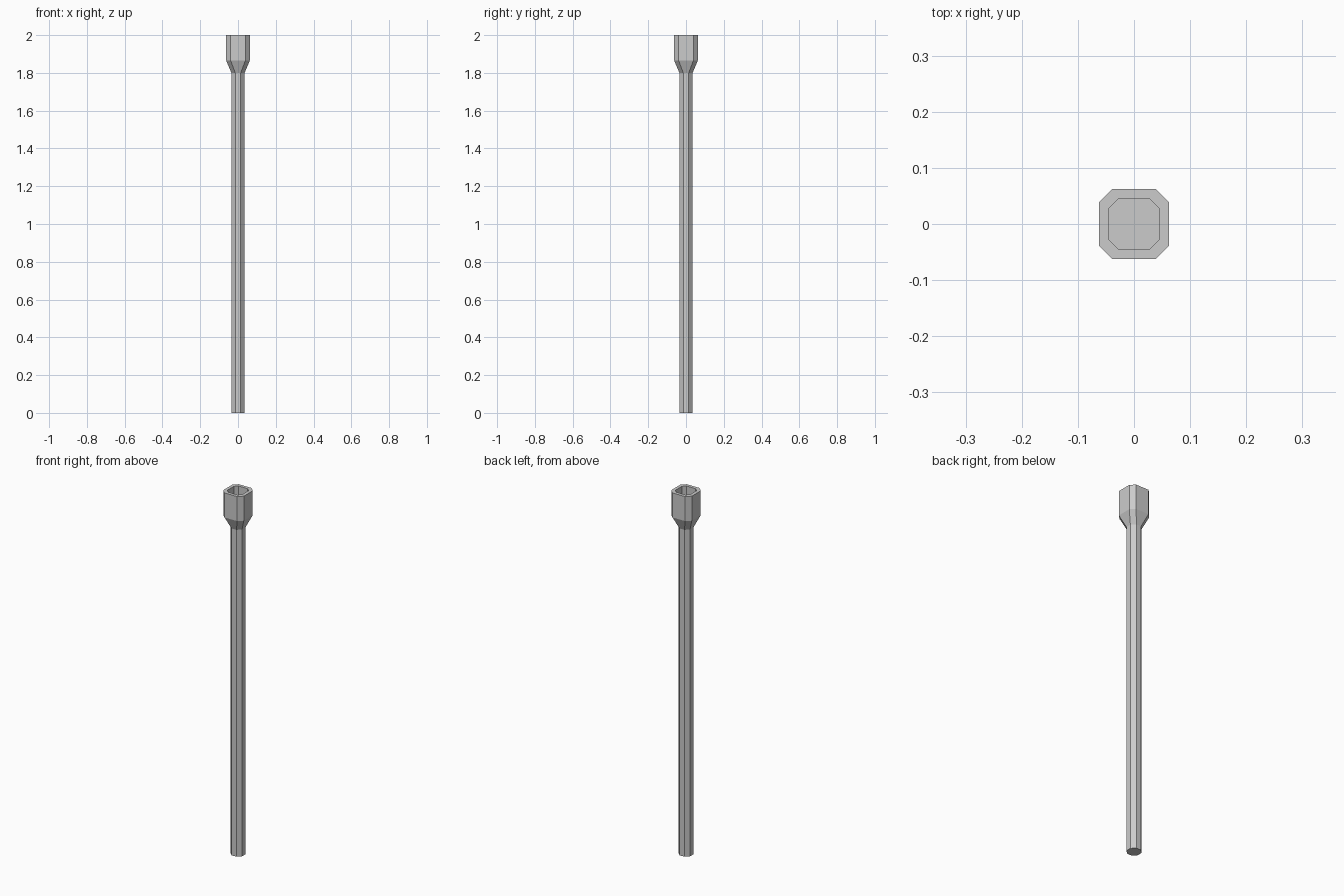
import bpy, bmesh

if "Cube" in bpy.data.objects:
    bpy.data.objects.remove(bpy.data.objects["Cube"])


def octagon(bm, half, flat, z):
    """Ring of a square with cut corners: half width and half length of the flats."""
    pts = [(half, -flat), (half, flat), (flat, half), (-flat, half),
           (-half, flat), (-half, -flat), (-flat, -half), (flat, -half)]
    return [bm.verts.new((x, y, z)) for x, y in pts]


def loft(name, sections):
    """Skin a list of (half, flat, z) sections and cap both ends."""
    bm = bmesh.new()
    rings = [octagon(bm, *s) for s in sections]
    for a, b in zip(rings, rings[1:]):
        for i in range(8):
            j = (i + 1) % 8
            bm.faces.new((a[i], a[j], b[j], b[i]))
    bm.faces.new(rings[0][::-1])
    bm.faces.new(rings[-1])
    bmesh.ops.recalc_face_normals(bm, faces=bm.faces[:])
    mesh = bpy.data.meshes.new(name)
    bm.to_mesh(mesh)
    bm.free()
    obj = bpy.data.objects.new(name, mesh)
    bpy.context.collection.objects.link(obj)
    return obj


# Rod, flared neck, socket wall, rim and recess as one continuous skin
loft("socket_pole", [
    (0.035, 0.0145, 0.0),
    (0.035, 0.0145, 1.80),
    (0.0625, 0.039, 1.865),
    (0.0625, 0.039, 2.0),
    (0.0445, 0.028, 2.0),
    (0.0445, 0.028, 1.865),
])
